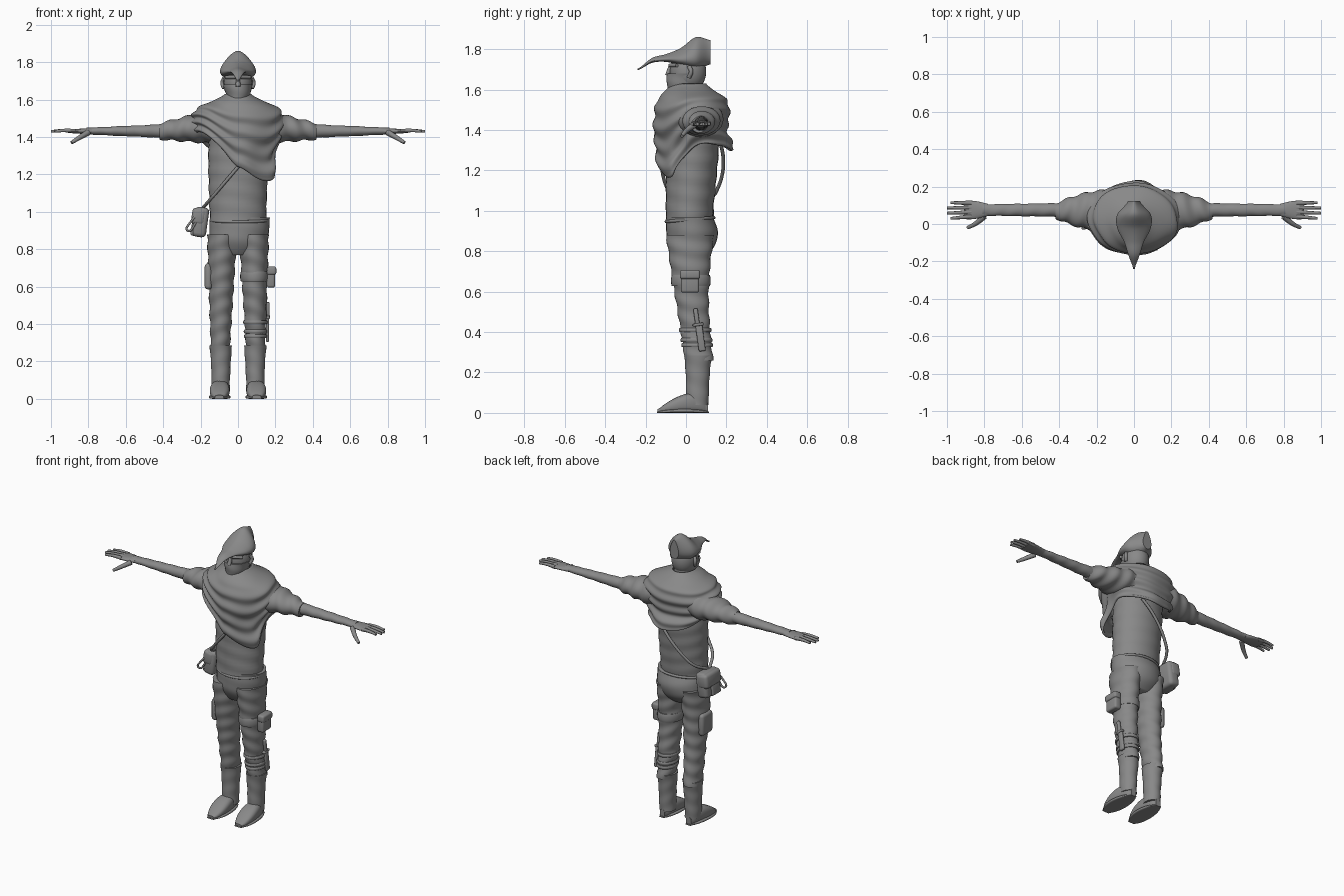
import bpy, bmesh
from math import sin, cos, pi, radians, exp, sqrt, copysign
from mathutils import Vector, Euler

if "Cube" in bpy.data.objects:
    bpy.data.objects.remove(bpy.data.objects["Cube"])

TONE = (0.25, 0.25, 0.25, 1)
grey = bpy.data.materials.new("plain_grey")
grey.use_nodes = True
grey.diffuse_color = TONE
grey.node_tree.nodes["Principled BSDF"].inputs["Base Color"].default_value = TONE


def link(name, data):
    data.materials.append(grey)
    obj = bpy.data.objects.new(name, data)
    bpy.context.collection.objects.link(obj)
    return obj


def finish(name, bm):
    bmesh.ops.recalc_face_normals(bm, faces=bm.faces)
    mesh = bpy.data.meshes.new(name)
    bm.to_mesh(mesh)
    bm.free()
    obj = link(name, mesh)
    bpy.ops.object.select_all(action='DESELECT')
    obj.select_set(True)
    bpy.context.view_layer.objects.active = obj
    bpy.ops.object.shade_smooth_by_angle(angle=radians(50))
    return obj


def mix(values, t):
    """Smooth curve through evenly spaced values, with t from start to end."""
    place = min(max(t, 0), 1) * (len(values) - 1)
    k = min(int(place), len(values) - 2)
    t = place - k
    a, b, c, d = [values[min(max(k + step, 0), len(values) - 1)] for step in (-1, 0, 1, 2)]
    return b + t * (c - a + t * (2*a - 5*b + 4*c - d + t * (3*(b - c) + d - a))) / 2


def dome(t, hardness):
    """Swell that closes at both ends."""
    return max(.1, sin(pi * t)) ** hardness


def bridge(bm, rows, caps=True):
    for low, high in zip(rows, rows[1:]):
        for i in range(len(low)):
            bm.faces.new((low[i - 1], low[i], high[i], high[i - 1]))
    if caps:
        bm.faces.new(rows[0])
        bm.faces.new(rows[-1])


def loft(name, axis, start, end, rule, side=1, ripple=0, power=1, peak=0, segments=28, steps=30):
    """Skin along an axis; rule(t) gives two centres and two radii of each ring."""
    bm = bmesh.new()
    rows = []
    for step in range(steps + 1):
        t = step / steps
        p = start + (end - start) * t
        center_a, center_b, radius_a, radius_b = rule(t)
        row = []
        for i in range(segments):
            angle = 2 * pi * i / segments
            c, s = [copysign(abs(f) ** power, f) for f in (cos(angle), sin(angle))]
            crease = ripple * sin(70 * p + 2 * sin(angle + 1))
            a = center_a + c * (radius_a + crease) * (1 - peak * s)
            b = center_b + s * (radius_b + crease)
            x, y, z = {'x': (p, a, b), 'y': (a, p, b), 'z': (a, b, p)}[axis]
            row.append(bm.verts.new((x * side, y, z)))
        rows.append(row)
    bridge(bm, rows)
    return finish(name, bm)


def box(name, center, size, tilt=0, lean=0, bevel=.012):
    bm = bmesh.new()
    bmesh.ops.create_cube(bm, size=1)
    turn = Euler((radians(lean), radians(tilt), 0)).to_matrix()
    for v in bm.verts:
        v.co = turn @ (v.co * Vector(size)) + Vector(center)
    bmesh.ops.bevel(bm, geom=bm.edges[:], offset=bevel, segments=3, profile=.5, affect='EDGES')
    return finish(name, bm)


def tube(name, points, radius, tip=1, closed=False):
    curve = bpy.data.curves.new(name, 'CURVE')
    curve.dimensions = '3D'
    curve.bevel_depth = radius
    curve.bevel_resolution = 3
    curve.use_fill_caps = True
    spline = curve.splines.new('BEZIER')
    spline.bezier_points.add(len(points) - 1)
    for i, (knot, position) in enumerate(zip(spline.bezier_points, points)):
        knot.co = position
        knot.handle_left_type = knot.handle_right_type = 'AUTO'
        knot.radius = 1 + (tip - 1) * i / (len(points) - 1)
    spline.use_cyclic_u = closed
    return link(name, curve)


# Body rules: sideways centre, depth centre, sideways radius, depth radius
def shirt_rule(t):
    shoulder = 1 - .4 * t ** 6
    return 0, .015 + .03 * t, (.15 + .02 * t) * shoulder, (.115 + .03 * t) * shoulder


def seat_rule(t):
    crotch = 1 - .4 * (1 - t) ** 4
    return .01 * t, .02 + .01 * sin(pi * t), .16 * crotch, (.115 + .015 * sin(pi * t)) * crotch


def leg_rule(t):
    return .095 - .01 * t, .065 - .045 * sin(1.8 * t), .05 + .03 * t, .07 + .05 * t * t


def leg_band_rule(height, extra):
    """Ring rule for a band that hugs the leg at a given height."""
    x, y, wide, deep = leg_rule((height - .26) / .62)
    return lambda t: (x, y, wide + extra * dome(t, .3), deep + extra * dome(t, .3))


def foot_rule(t, width=.06, low=.05, rise=.08):
    height = (low + rise * t) * dome(t, .4)
    return .1 - .005 * t, height / 2, (width - .015 * t) * dome(t, .4), height / 2


def sole_rule(t):
    return foot_rule(t, .065, .02, 0)


# Torso, trouser seat and waistband
loft("shirt", 'z', .95, 1.56, shirt_rule, ripple=.002)
loft("trouser_seat", 'z', .77, .97, seat_rule, ripple=.001)
tube("waistband", [(.008 + .152 * cos(turn), .02 + .118 * sin(turn), .957 + .01 * sin(turn))
                   for turn in (pi * step / 6 for step in range(12))], .008, closed=True)

for label, side in (("left", 1), ("right", -1)):
    # Legs, boots and feet
    loft(label + "_trouser_leg", 'z', .26, .88, leg_rule, side, ripple=.003, steps=50)
    loft(label + "_boot_shaft", 'z', .04, .285, lambda t: (
        .092, .055 + .005 * t, .048 + .012 * t * t, .056 + .014 * t ** 3), side, ripple=.001)
    loft(label + "_foot", 'y', -.14, .11, foot_rule, side, power=.75)
    loft(label + "_sole", 'y', -.143, .114, sole_rule, side, power=.5)

    # Sleeves, arms and hands
    loft(label + "_sleeve", 'x', .1, .42, lambda t: (
        .07, 1.46 - .03 * t, .115 - .075 * t * t, .098 - .055 * t), side, ripple=.005)
    loft(label + "_arm", 'x', .36, .81, lambda t: (
        .075, 1.432, .037 - .007 * t, .038 - .02 * t), side, ripple=.001)
    loft(label + "_palm", 'x', .78, .91, lambda t: (
        .075, 1.431, .032 + .018 * sin(2 * t), .018 - .009 * t), side)
    for finger in range(4):
        root, spread = .04 + .024 * finger, .03 + .028 * finger
        reach = 1.01 - .02 * abs(finger - 1.5)
        tube(f"{label}_finger_{finger}", [(side * .87, root, 1.432),
             (side * .93, (root + spread) / 2, 1.435), (side * reach, spread, 1.43)], .012, tip=.6)
    tube(label + "_thumb", [(side * .8, .04, 1.425), (side * .85, 0, 1.395),
                            (side * .89, -.02, 1.37)], .016, tip=.55)

    # Ears and brows
    tube(label + "_ear", [(side * .074, .015, 1.715), (side * .084, .025, 1.69),
                          (side * .074, .015, 1.66)], .011)
    tube(label + "_brow", [(side * .012, -.08, 1.72), (side * .065, -.045, 1.72)], .009)

# Neck, head, face wrap and nose
loft("neck", 'z', 1.5, 1.64, lambda t: (0, .025, .056, .06))
loft("head", 'z', 1.6, 1.78, lambda t: (0, .01, .077 * dome(t, .3), .09 * dome(t, .3)))
loft("face_wrap", 'z', 1.585, 1.68, lambda t: (
    0, .02 * t - .02, .042 + .036 * t ** .6, .065 + .03 * t ** .6), ripple=.002)
tube("nose", [(0, -.078, 1.715), (0, -.09, 1.67)], .01, tip=1.4)

# Pointed hat with a long curved beak
loft("beaked_hat", 'y', .122, -.24, lambda t: (
    0, 1.7 + mix([.085, .08, .063, .057, .045, 0], t),
    mix([.03, .085, .084, .05, .028, .004], t),
    mix([.06, .08, .045, .02, .012, .004], t)), peak=.4, steps=40)

# Draped cloak: hem height by angle from the front, girth by height
HEM = [1.24, 1.165, 1.32, 1.33, 1.3, 1.33, 1.41, 1.41, 1.24]
WIDE = [.21, .2, .2, .23, .245, .22, .07]
FRONT = [.13, .145, .15, .16, .157, .14, .075]
BACK = [.17, .21, .235, .205, .215, .2, .1]
TOP = 1.63
bm = bmesh.new()
rows, around, down = [], 80, 44
for r in range(down + 1):
    t, row = r / down, []
    for i in range(around):
        angle = 2 * pi * i / around
        z = TOP + (mix(HEM, i / around) - TOP) * t
        level = (z - 1.16) / (TOP - 1.16)
        front, back = mix(FRONT, level), mix(BACK, level)
        tail = 1 + .22 * exp(-((angle - .84) / .3) ** 2) * min(1, max(0, (1.38 - z) / .15))
        fold = 1 + .033 * min(1, t * 4) * sin(30 * t + 1.6 * sin(angle - 1)) + .02 * t * sin(7 * angle)
        row.append(bm.verts.new((mix(WIDE, level) * sin(angle) * tail * fold,
                                 (back - front) / 2 - (back + front) / 2 * cos(angle) * fold, z)))
    rows.append(row)
bridge(bm, rows, caps=False)
cloak = finish("draped_cloak", bm)
cloak.modifiers.new("thickness", 'SOLIDIFY').thickness = .012

# Shoulder bag with flap, pocket and loop
box("bag", (-.2, .06, .945), (.075, .15, .16), tilt=8, bevel=.022)
box("bag_flap", (-.21, .06, .975), (.075, .157, .09), tilt=8, bevel=.02)
box("bag_front_pocket", (-.225, .04, .915), (.05, .09, .09), tilt=10)
tube("bag_loop", [(-.2, 0, 1), (-.25, -.02, .95), (-.27, -.02, .9), (-.22, -.01, .95)], .006)

# Bag straps wrapping the front and back of the torso
for label, depth in (("front_strap", -.15), ("back_strap", .155)):
    path = [-.19 + .045 * step for step in range(7)]
    tube(label, [(x, .03 + depth * sqrt(max(0, 1 - (x / .19) ** 2)), 1.24 + 1.17 * x)
                 for x in path], .009)

# Thigh band and pouch, opposite thigh pocket
loft("thigh_band", 'z', .628, .682, leg_band_rule(.655, .008), steps=8)
box("thigh_pouch", (.176, .02, .645), (.045, .09, .1))
box("thigh_pouch_flap", (.18, .02, .685), (.05, .1, .045))
box("thigh_pocket", (-.158, .025, .655), (.04, .11, .14), bevel=.018)

# Shin straps and sheathed knife
for number, height in enumerate((.335, .36, .41)):
    loft(f"shin_strap_{number}", 'z', height - .01, height + .01, leg_band_rule(height, .008), steps=6)
box("knife_sheath", (.158, .072, .37), (.018, .034, .13), lean=8, bevel=.007)
box("knife_guard", (.16, .06, .437), (.022, .055, .014), lean=8, bevel=.005)
box("knife_handle", (.16, .052, .475), (.018, .022, .085), lean=8, bevel=.007)
